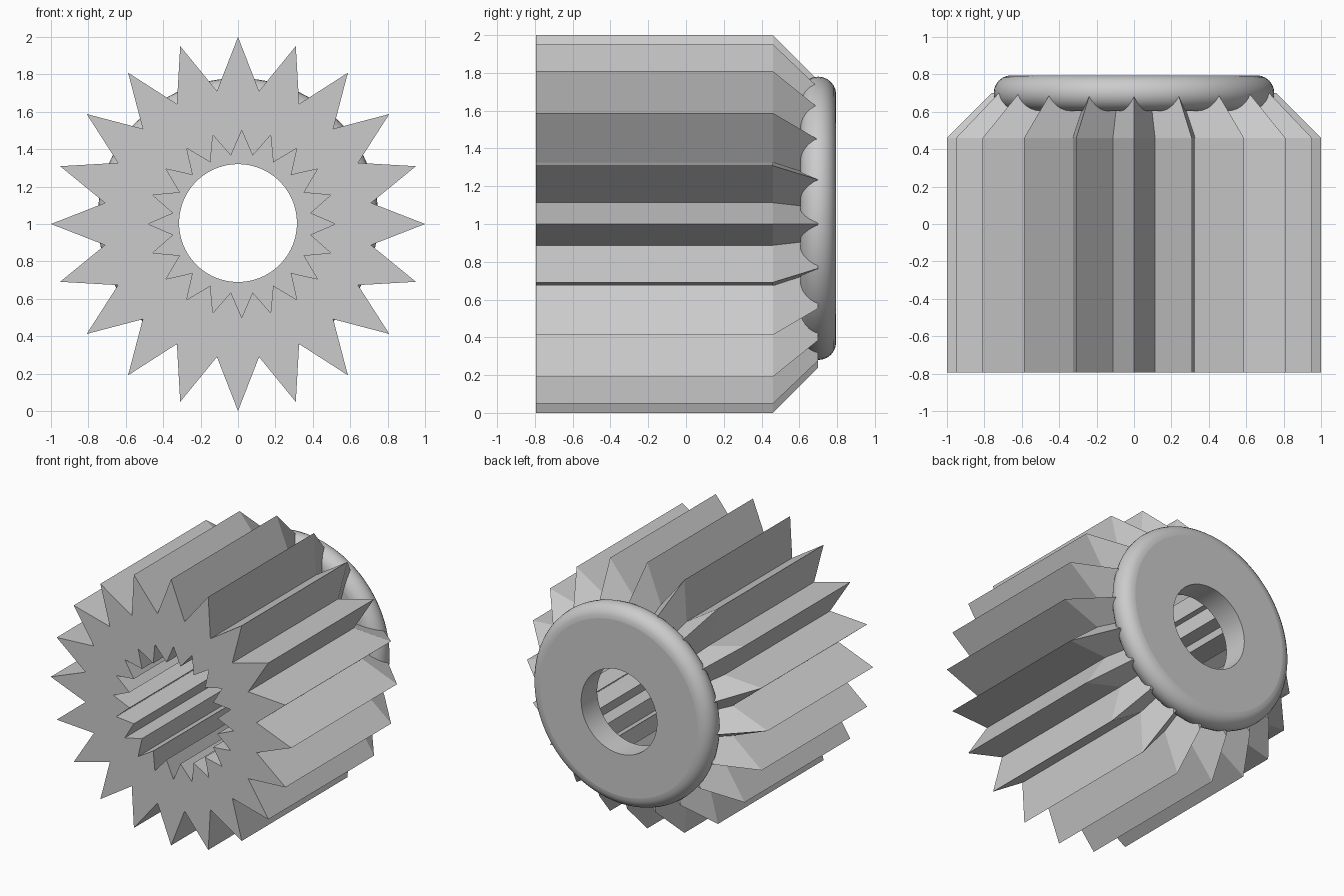
import bpy, bmesh, math

if "Cube" in bpy.data.objects:
    bpy.data.objects.remove(bpy.data.objects["Cube"])

TEETH = 20
FRONT, SHOULDER, TAPER_END = -0.795, 0.46, 0.70

grey = bpy.data.materials.new("plain_grey")
grey.diffuse_color = (0.6, 0.6, 0.6, 1)
grey.use_nodes = True
grey.node_tree.nodes["Principled BSDF"].inputs["Base Color"].default_value = grey.diffuse_color


def star(bm, tip, root, y, cx=0.0):
    """Closed loop of tooth tips and roots in the xz plane."""
    loop = []
    for i in range(TEETH * 2):
        a = math.pi * i / TEETH
        r = root if i % 2 else tip
        loop.append(bm.verts.new((cx + r * math.cos(a), y, 1 + r * math.sin(a))))
    return loop


def skin(bm, loops):
    """Bridge the loops in order and close back to the first one."""
    faces = []
    for k, a in enumerate(loops):
        b = loops[(k + 1) % len(loops)]
        n = len(a)
        faces.append([bm.faces.new((a[i], a[(i + 1) % n], b[(i + 1) % n], b[i]))
                      for i in range(n)])
    return faces


def finish(bm, name):
    bmesh.ops.recalc_face_normals(bm, faces=bm.faces)
    mesh = bpy.data.meshes.new(name)
    bm.to_mesh(mesh)
    bm.free()
    mesh.materials.append(grey)
    obj = bpy.data.objects.new(name, mesh)
    bpy.context.collection.objects.link(obj)
    return obj


# Toothed body: straight teeth, 45 degree taper at the back, splined bore
bm = bmesh.new()
s = 1 - (TAPER_END - SHOULDER)
skin(bm, [star(bm, 1.0, 0.72, FRONT),
          star(bm, 1.0, 0.72, SHOULDER),
          star(bm, s, 0.72 * s, TAPER_END),
          star(bm, 0.5, 0.37, TAPER_END, 0.02),
          star(bm, 0.5, 0.37, FRONT, 0.02)])
finish(bm, "toothed_body")

# Rounded collar at the back with a smooth round hole
bm = bmesh.new()
SEG, ARC, HALF = 96, 12, 0.095
profile = [(0.315, 0.605, 1.005)]
for i in range(ARC + 1):
    t = -math.pi / 2 + math.pi * i / ARC
    profile.append((0.655 + HALF * math.cos(t), 0.70 + HALF * math.sin(t), 1.03))
profile.append((0.315, 0.795, 1.005))
loops = [[bm.verts.new((r * math.cos(2 * math.pi * j / SEG), y,
                        cz + r * math.sin(2 * math.pi * j / SEG)))
          for j in range(SEG)] for r, y, cz in profile]
bands = skin(bm, loops)
for k, band in enumerate(bands):
    flat = k in (0, ARC + 1)          # the two flat annular sides
    for f in band:
        f.smooth = not flat
        if flat:
            for e in f.edges:
                e.smooth = False
finish(bm, "collar")
